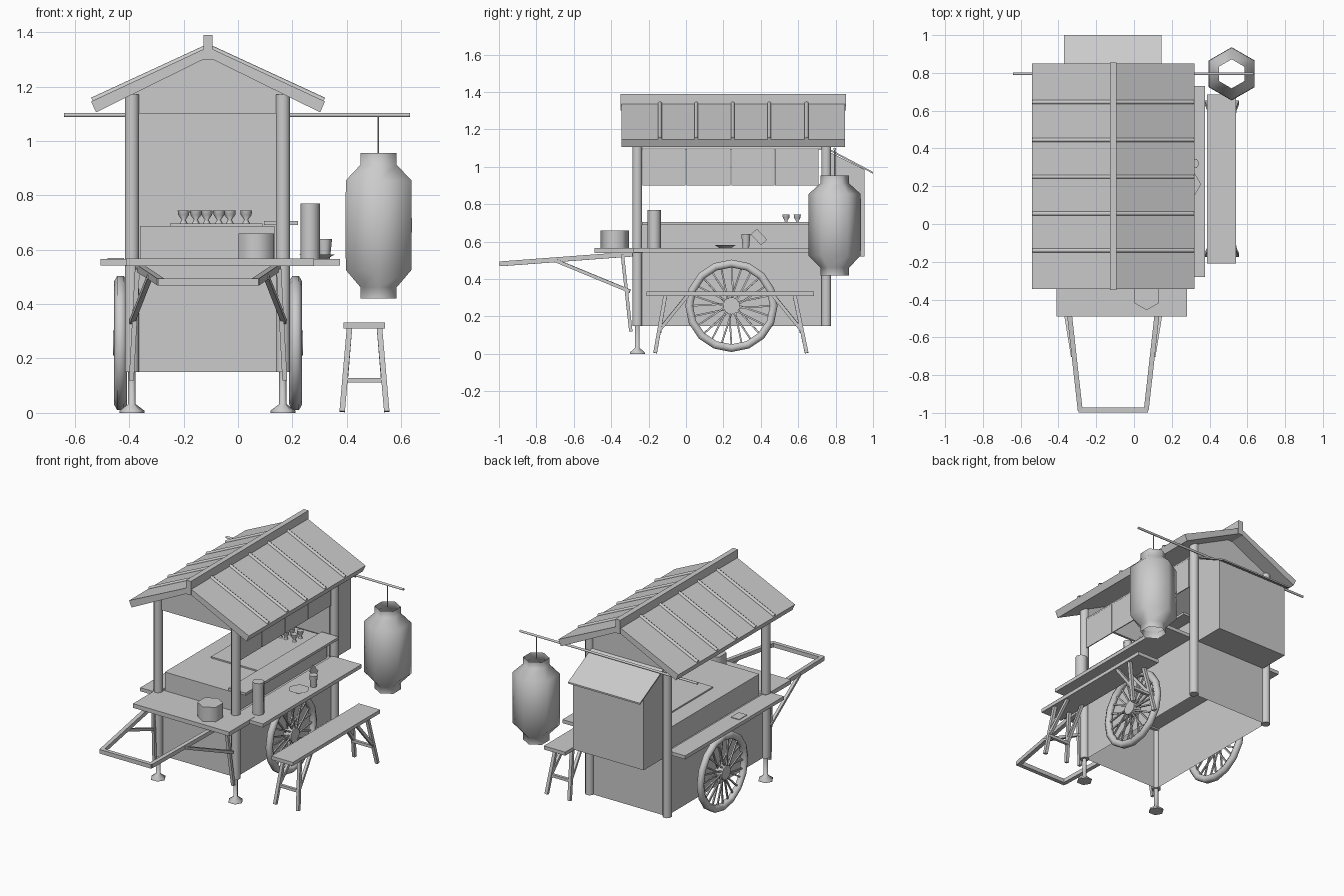
import bpy, bmesh, math
from mathutils import Vector

if "Cube" in bpy.data.objects:
    bpy.data.objects.remove(bpy.data.objects["Cube"])

GREY = bpy.data.materials.new("grey")
GREY.diffuse_color = (0.6, 0.6, 0.6, 1)
GREY.use_nodes = True
GREY.node_tree.nodes["Principled BSDF"].inputs["Base Color"].default_value = GREY.diffuse_color
CX = -0.11  # centre line of the cart


def finish(name, bm, smooth=True):
    bmesh.ops.recalc_face_normals(bm, faces=bm.faces)
    me = bpy.data.meshes.new(name)
    bm.to_mesh(me)
    bm.free()
    ob = bpy.data.objects.new(name, me)
    bpy.context.collection.objects.link(ob)
    me.materials.append(GREY)
    if smooth:
        bpy.ops.object.select_all(action='DESELECT')
        ob.select_set(True)
        bpy.context.view_layer.objects.active = ob
        bpy.ops.object.shade_smooth_by_angle(angle=math.radians(62))
    return ob


def box(name, x0, x1, y0, y1, z0, z1, open_bottom=False):
    bm = bmesh.new()
    bmesh.ops.create_cube(bm, size=1)
    if open_bottom:
        low = [f for f in bm.faces if f.calc_center_median().z < -0.4]
        bmesh.ops.delete(bm, geom=low, context='FACES_ONLY')
    for v in bm.verts:
        v.co = ((x0 + x1) / 2 + v.co.x * (x1 - x0), (y0 + y1) / 2 + v.co.y * (y1 - y0),
                (z0 + z1) / 2 + v.co.z * (z1 - z0))
    return finish(name, bm, False)


def prism(name, pts, a, b, axis):
    """Extrude a profile: axis 'y' takes (x, z) points, axis 'x' takes (y, z)."""
    bm = bmesh.new()
    put = (lambda p, t: (p[0], t, p[1])) if axis == 'y' else (lambda p, t: (t, p[0], p[1]))
    f = bm.faces.new([bm.verts.new(put(p, a)) for p in pts])
    ext = bmesh.ops.extrude_face_region(bm, geom=[f])
    move = Vector(put((0, 0), b - a))
    bmesh.ops.translate(bm, vec=move, verts=[g for g in ext['geom'] if isinstance(g, bmesh.types.BMVert)])
    return finish(name, bm, False)


def rods(name, segs, r, sides=6):
    """Straight bars between point pairs; four sides give a square beam of half width r."""
    bm = bmesh.new()
    for p, q in segs:
        p, q = Vector(p), Vector(q)
        d = q - p
        if sides == 4:
            made = bmesh.ops.create_cube(bm, size=1)['verts']
            side = d.cross(Vector((0, 0, 1)) if abs(d.normalized().z) < 0.8 else Vector((0, 1, 0))).normalized()
            up = side.cross(d).normalized()
            for v in made:
                v.co = (p + q) / 2 + d * v.co.z + side * (2 * r * v.co.x) + up * (2 * r * v.co.y)
        else:
            made = bmesh.ops.create_cone(bm, cap_ends=True, segments=sides, radius1=r, radius2=r,
                                         depth=d.length)['verts']
            rot = d.to_track_quat('Z', 'Y')
            for v in made:
                v.co = rot @ v.co + (p + q) / 2
    return finish(name, bm)


def lathe(name, profile, cx, cy, sides=8, turn=0.0, close=True):
    """Revolve (radius, z) points around a vertical axis."""
    bm = bmesh.new()
    rings = [[bm.verts.new((cx + r * math.cos(turn + 2 * math.pi * i / sides),
                            cy + r * math.sin(turn + 2 * math.pi * i / sides), z))
              for i in range(sides)] for r, z in profile]
    for a, b in zip(rings, rings[1:]):
        for i in range(sides):
            j = (i + 1) % sides
            bm.faces.new((a[i], a[j], b[j], b[i]))
    if close:
        bm.faces.new(rings[0])
        bm.faces.new(rings[-1])
    return finish(name, bm)


def mirror_x(x):
    return 2 * CX - x


# Cart body (open underneath) and posts
box("body", -0.385, 0.16, -0.25, 0.75, 0.15, 0.55, open_bottom=True)
for x in (-0.39, 0.165):
    for y in (-0.26, 0.75):
        lathe("post", [(0.028, 0.15), (0.028, 1.17)], x, y, 8, math.pi / 8)
    lathe("front_foot", [(0.046, 0.0), (0.046, 0.008), (0.014, 0.032), (0.014, 0.15)], x, -0.26, 6)

# Back wall, gables, rear cabinet with its small awning
gable = [(-0.39, 1.10), (0.165, 1.10), (0.165, 1.18), (CX, 1.31), (-0.39, 1.18)]
prism("front_gable", gable, -0.265, -0.25, 'y')
prism("back_gable", gable, 0.74, 0.755, 'y')
box("back_wall", -0.39, 0.165, 0.74, 0.755, 0.55, 1.10)
prism("rear_cabinet", [(0.755, 0.52), (0.955, 0.52), (0.955, 0.985), (0.755, 1.085)], -0.365, 0.14, 'x')
prism("rear_awning", [(0.76, 1.09), (1.0, 0.963), (1.0, 0.973), (0.76, 1.10)], -0.37, 0.145, 'x')

# Roof: two slabs, ridge board and battens
for side in (1, -1):
    sl = [(0, 1.345), (0.43, 1.145), (0.412, 1.105), (0, 1.308)]
    prism("roof_slab", [(CX + side * x, z) for x, z in sl], -0.345, 0.85, 'y')
    rods("roof_batten", [((CX + side * 0.005, y, 1.342), (CX + side * 0.425, y, 1.148))
                         for y in (-0.14, 0.055, 0.25, 0.445, 0.645)], 0.012, 6)
box("ridge_board", -0.127, -0.093, -0.35, 0.855, 1.30, 1.39)

# Curtain on the serving side
rods("curtain_rod", [((0.165, -0.26, 1.10), (0.165, 0.75, 1.10))], 0.008)
cuts = (-0.235, 0.0, 0.24, 0.475, 0.71)
for a, b in zip(cuts, cuts[1:]):
    box("curtain_panel", 0.165, 0.171, a + 0.002, b - 0.002, 0.90, 1.095)

# Counters and shelves
box("right_counter", 0.165, 0.375, -0.28, 0.73, 0.542, 0.565)
box("left_counter", -0.505, -0.385, -0.28, 0.73, 0.542, 0.565)
box("front_shelf", -0.41, 0.28, -0.49, -0.23, 0.54, 0.567)
box("inner_cabinet", -0.36, 0.135, -0.235, 0.72, 0.55, 0.688)
box("upper_shelf", 0.095, 0.22, -0.235, 0.72, 0.69, 0.706)
box("cup_tray", -0.25, 0.09, 0.08, 0.70, 0.688, 0.697)

# Pull handle and its braces
bar = [((-0.365, -0.27, 0.535), (-0.285, -0.985, 0.482))]
brace = [((-0.325, -0.70, 0.50), (-0.39, -0.30, 0.335)), ((-0.37, -0.34, 0.53), (-0.392, -0.295, 0.12))]


def both(segs):
    return segs + [tuple((mirror_x(p[0]), p[1], p[2]) for p in s) for s in segs]


rods("handle", both(bar) + [((-0.295, -0.985, 0.482), (0.075, -0.985, 0.482))], 0.013, 4)
rods("handle_brace", both(brace), 0.009, 4)

# Wheels: rim, hub and crossing spokes
WY, WZ = 0.243, 0.257
for x in (0.212, mirror_x(0.212)):
    bm = bmesh.new()
    n, m = 16, 6
    ring = [[bm.verts.new((x + 0.024 * math.cos(2 * math.pi * j / m),
                           WY + (0.226 + 0.024 * math.sin(2 * math.pi * j / m)) * math.cos(2 * math.pi * i / n),
                           WZ + (0.226 + 0.024 * math.sin(2 * math.pi * j / m)) * math.sin(2 * math.pi * i / n)))
             for j in range(m)] for i in range(n)]
    for i in range(n):
        for j in range(m):
            a, b, k = ring[i], ring[(i + 1) % n], (j + 1) % m
            bm.faces.new((a[j], b[j], b[k], a[k]))
    finish("wheel_rim", bm)
    rods("wheel_hub", [((x - 0.027, WY, WZ), (x + 0.027, WY, WZ))], 0.046, 10)
    spokes = []
    for i in range(24):
        t = 2 * math.pi * i / 24
        u = t + (0.26 if i % 2 else -0.26)
        dx = 0.015 if i % 2 else -0.015
        spokes.append(((x + dx, WY + 0.04 * math.cos(t), WZ + 0.04 * math.sin(t)),
                       (x, WY + 0.212 * math.cos(u), WZ + 0.212 * math.sin(u))))
    rods("wheel_spokes", spokes, 0.0045, 4)

# Bench
BX = 0.465
box("bench_seat", 0.387, 0.54, -0.21, 0.685, 0.31, 0.333)
legs, braces = [], []
for foot, top, mid, under in ((-0.165, -0.11, -0.14, 0.01), (0.645, 0.58, 0.615, 0.465)):
    for s in (1, -1):
        legs.append(((BX + s * 0.082, foot, 0.005), (BX + s * 0.055, top, 0.315)))
        braces.append(((BX + s * 0.07, mid, 0.13), (BX + s * 0.055, under, 0.315)))
    braces.append(((BX - 0.07, mid, 0.12), (BX + 0.07, mid, 0.12)))
rods("bench_legs", legs, 0.010, 4)
rods("bench_braces", braces, 0.009, 4)

# Lantern on its pole
rods("lantern_pole", [((-0.64, 0.795, 1.095), (0.633, 0.795, 1.095))], 0.008)
rods("lantern_cord", [((0.515, 0.795, 0.95), (0.515, 0.795, 1.095))], 0.003)
lathe("lantern", [(0.077, 0.42), (0.077, 0.462), (0.139, 0.525), (0.141, 0.69), (0.139, 0.855),
                  (0.077, 0.912), (0.077, 0.955)], 0.517, 0.795, 6, math.pi / 6, close=False)

# Tableware
lathe("pot", [(0.076, 0.567), (0.076, 0.66)], 0.067, -0.38, 6, math.pi / 6)
lathe("tall_jar", [(0.036, 0.565), (0.036, 0.77)], 0.265, -0.17, 8)
lathe("mug", [(0.02, 0.565), (0.028, 0.64)], 0.318, 0.32, 6)
lathe("plate", [(0.035, 0.565), (0.065, 0.582)], 0.29, 0.21, 6)
for y in (0.535, 0.595):
    for x in (-0.2, -0.155, -0.115, -0.07, -0.03, 0.03):
        lathe("cup", [(0.014, 0.697), (0.007, 0.71), (0.02, 0.728), (0.022, 0.745)], x, y, 6)
menu = box("menu_card", -0.003, 0.003, -0.022, 0.022, -0.04, 0.04)
menu.location, menu.rotation_euler = (0.27, 0.39, 0.625), (0.75, 0.0, 0.0)
box("left_tile", -0.48, -0.42, 0.06, 0.14, 0.565, 0.569)
